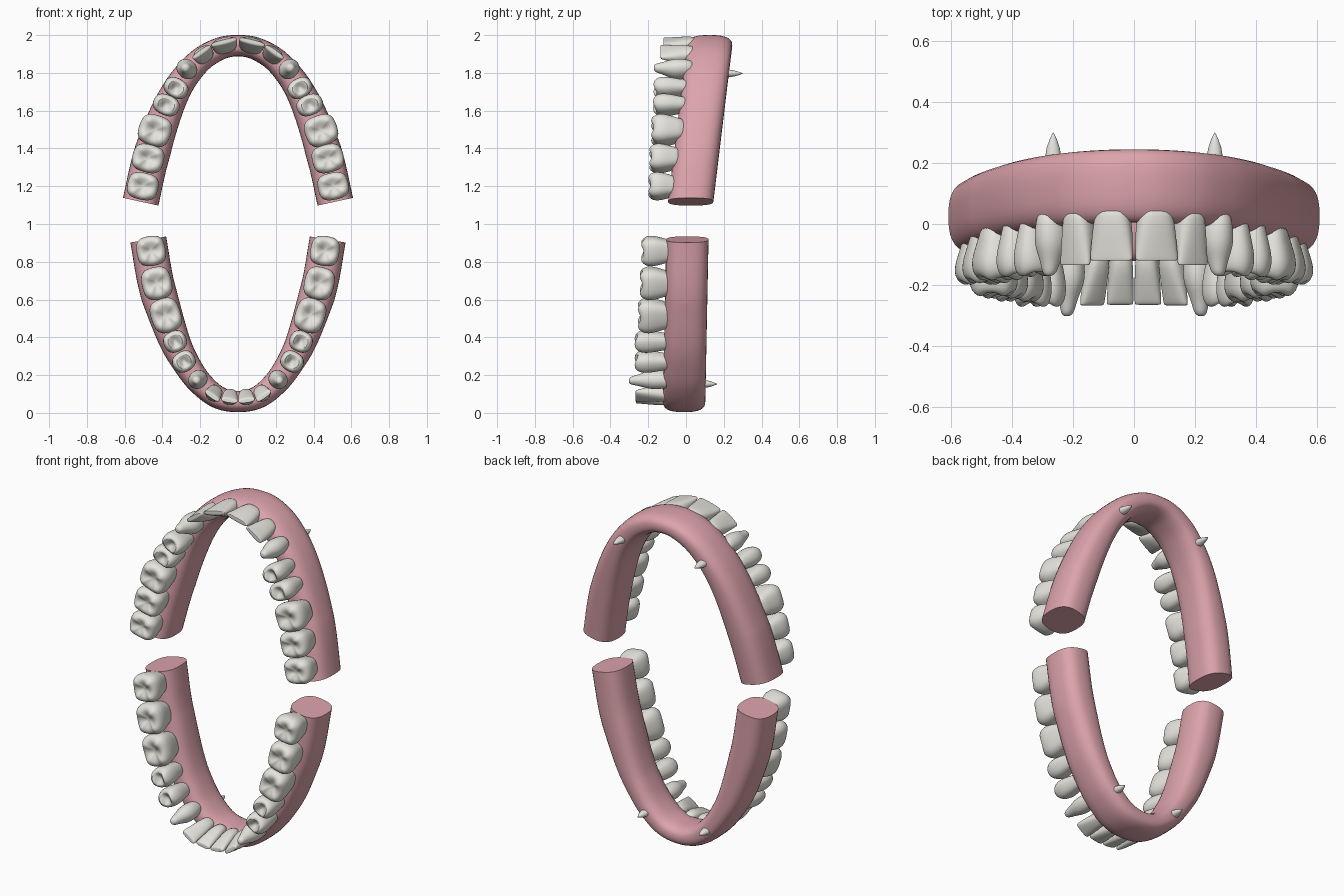
import bpy, bmesh, math
from mathutils import Vector

if "Cube" in bpy.data.objects:
    bpy.data.objects.remove(bpy.data.objects["Cube"])


def material(name, col):
    m = bpy.data.materials.new(name)
    m.diffuse_color = (*col, 1)
    m.use_nodes = True
    m.node_tree.nodes["Principled BSDF"].inputs["Base Color"].default_value = m.diffuse_color
    return m


GUM = material("gum_pink", (0.72, 0.37, 0.41))
ENAMEL = material("enamel", (0.78, 0.77, 0.72))


def spow(v, p):
    return math.copysign(abs(v) ** p, v)


def finish(bm, name, mat):
    bmesh.ops.recalc_face_normals(bm, faces=bm.faces)
    me = bpy.data.meshes.new(name)
    bm.to_mesh(me)
    bm.free()
    ob = bpy.data.objects.new(name, me)
    bpy.context.collection.objects.link(ob)
    me.materials.append(mat)
    bpy.ops.object.select_all(action='DESELECT')
    ob.select_set(True)
    bpy.context.view_layer.objects.active = ob
    bpy.ops.object.shade_smooth_by_angle(angle=math.radians(50))
    return ob


def bridge(bm, rings):
    for a, b in zip(rings, rings[1:]):
        n = len(a)
        for i in range(n):
            bm.faces.new((a[i], a[(i + 1) % n], b[(i + 1) % n], b[i]))


def spline(pts, steps=8):
    """Catmull-Rom through the half arch, mirrored to a full arch."""
    full = [(-x, z) for x, z in reversed(pts[1:])] + pts
    p = [Vector(q) for q in full]
    p = [2 * p[0] - p[1]] + p + [2 * p[-1] - p[-2]]
    out = []
    for i in range(1, len(p) - 2):
        a, b, c, d = p[i - 1:i + 3]
        for k in range(steps):
            t = k / steps
            out.append(0.5 * (2 * b + (c - a) * t + (2 * a - 5 * b + 4 * c - d) * t * t
                              + (3 * b - a - 3 * c + d) * t ** 3))
    return out + [p[-2]]


def normals(path, flip):
    res = []
    for i in range(len(path)):
        t = (path[min(i + 1, len(path) - 1)] - path[max(i - 1, 0)]).normalized()
        res.append(Vector((-t.y, t.x)) * flip)
    return res


def gum(name, path, norms, yc, half):
    bm = bmesh.new()
    rings, n = [], 32
    for i, (p, nv) in enumerate(zip(path, norms)):
        u = abs(2 * i / (len(path) - 1) - 1)
        w = 0.056 + 0.04 * min(1, u * 1.25) ** 1.3
        ring = []
        for k in range(n):
            a = 2 * math.pi * k / n
            q = p + nv * w * spow(math.cos(a), 0.75)
            ring.append(bm.verts.new((q.x, yc(p.y) + half * spow(math.sin(a), 0.75), q.y)))
        rings.append(ring)
    bridge(bm, rings)
    bm.faces.new(rings[0])
    bm.faces.new(rings[-1])
    finish(bm, name, GUM)


# crown rings: height, width along arch, width across arch, cusp height
MOLAR = [(0, .65, .65, 0), (.3, .78, .78, 0), (.55, .96, .96, 0), (.74, 1.02, 1.02, 0),
         (.88, .97, .97, .01), (.97, .84, .84, .03), (1.01, .62, .62, .05),
         (.94, .36, .36, .03), (.88, .14, .14, 0)]
CANINE = [(0, .7, .75, 0), (.2, .88, .9, 0), (.4, 1, 1, 0), (.58, .92, .9, 0),
          (.74, .66, .62, 0), (.88, .52, .46, 0), (.97, .42, .36, 0), (1.01, .2, .18, 0)]
INCISOR = [(0, .68, .85, 0), (.2, .84, 1, 0), (.4, .94, .95, 0), (.65, .99, .7, 0),
           (.9, 1.03, .42, 0), (.985, 1.03, .3, 0), (1, .97, .22, 0), (1, .5, .1, 0)]
# rings, superellipse power, cusp count, outward lean
KINDS = {"molar": (MOLAR, .68, 4, 0), "premolar": (MOLAR, .82, 2, 0),
         "canine": (CANINE, .95, 0, .25), "incisor": (INCISOR, .75, 0, .6)}


def tooth(name, kind, x, z, along, across, tip, path, norms, base):
    rings_def, pw, cusps, lean = KINDS[kind]
    i = min(range(len(path)), key=lambda j: (path[j] - Vector((x, z))).length)
    nv = norms[i]
    tv = Vector((-nv.y, nv.x))
    c, h, n = Vector((x, z)), base - tip, 20
    bm = bmesh.new()
    rings = []
    for s, al, ac, cu in rings_def:
        ring = []
        for k in range(n):
            a = 2 * math.pi * k / n
            bump = 0
            if cusps:
                bump = cu * math.cos(cusps * a) * (-1 if cusps == 4 else 1)
            q = c + tv * spow(math.sin(a), pw) * al * along / 2 \
                + nv * (spow(math.cos(a), pw) * ac + (1 - ac) * lean) * across / 2
            ring.append(bm.verts.new((q.x, base - h * (s + bump), q.y)))
        rings.append(ring)
    bridge(bm, rings)
    bm.faces.new(rings[0])
    last = rings[-1]
    mid = bm.verts.new(sum((v.co for v in last), Vector()) / n)
    for k in range(n):
        bm.faces.new((last[k], last[(k + 1) % n], mid))
    ob = finish(bm, name, ENAMEL)
    for f in ob.data.polygons:
        f.use_smooth = True
    mirrored(ob)
    ob.modifiers.new("smooth", 'SUBSURF').levels = 1
    ob.modifiers["smooth"].render_levels = 1


def mirrored(ob):
    m = ob.modifiers.new("mirror", 'MIRROR')
    m.use_mirror_merge = False


def root(name, x, z, y0, y1, r):
    """Pointed canine root showing through the back of the gum."""
    bm = bmesh.new()
    rings = []
    for t, s in [(0, 1.1), (.4, 1), (.65, .78), (.85, .42), (.96, .15), (1, .03)]:
        rings.append([bm.verts.new((x + r * s * math.cos(a), y0 + (y1 - y0) * t,
                                    z + .8 * r * s * math.sin(a)))
                      for a in [2 * math.pi * k / 16 for k in range(16)]])
    bridge(bm, rings)
    bm.faces.new(rings[0])
    bm.faces.new(rings[-1])
    mirrored(finish(bm, name, ENAMEL))


NAMES = [("central_incisor", "incisor"), ("lateral_incisor", "incisor"), ("canine", "canine"),
         ("first_premolar", "premolar"), ("second_premolar", "premolar"),
         ("first_molar", "molar"), ("second_molar", "molar"), ("third_molar", "molar")]


def jaw(side, pts, flip, yc, half, teeth):
    path = spline(pts)
    norms = normals(path, flip)
    gum(side + "_gum", path, norms, yc, half)
    for (nm, kind), (x, z, al, ac, tip) in zip(NAMES, teeth):
        tooth(side + "_" + nm, kind, x, z, al, ac, tip, path, norms, yc(z) - half + .055)


# upper jaw: x, z, along, across, tip y for each tooth
jaw("upper", [(0, 1.944), (.09, 1.93), (.19, 1.875), (.275, 1.785), (.335, 1.69),
              (.385, 1.58), (.435, 1.44), (.475, 1.3), (.515, 1.118)], 1,
    lambda z: .025 + (z - 1.118) * .121, .12,
    [(.07, 1.945, .14, .09, -.12), (.182, 1.895, .115, .09, -.135),
     (.27, 1.82, .105, .12, -.168), (.328, 1.72, .105, .135, -.165),
     (.38, 1.63, .11, .145, -.168), (.44, 1.495, .165, .175, -.18),
     (.476, 1.347, .15, .17, -.19), (.504, 1.2, .145, .165, -.195)])
# lower jaw
jaw("lower", [(0, .06), (.11, .085), (.21, .17), (.285, .28), (.335, .38),
              (.385, .52), (.435, .69), (.475, .918)], -1,
    lambda z: -.011 + z * .02, .112,
    [(.043, .085, .086, .09, -.265), (.126, .105, .09, .09, -.267),
     (.212, .177, .1, .11, -.3), (.286, .272, .11, .125, -.265),
     (.333, .378, .115, .125, -.265), (.382, .516, .185, .16, -.25),
     (.43, .686, .175, .16, -.24), (.46, .857, .16, .155, -.232)])
# canine root tips
root("upper_canine_root", .265, 1.797, .16, .3, .027)
root("lower_canine_root", .2, .153, .04, .165, .027)
